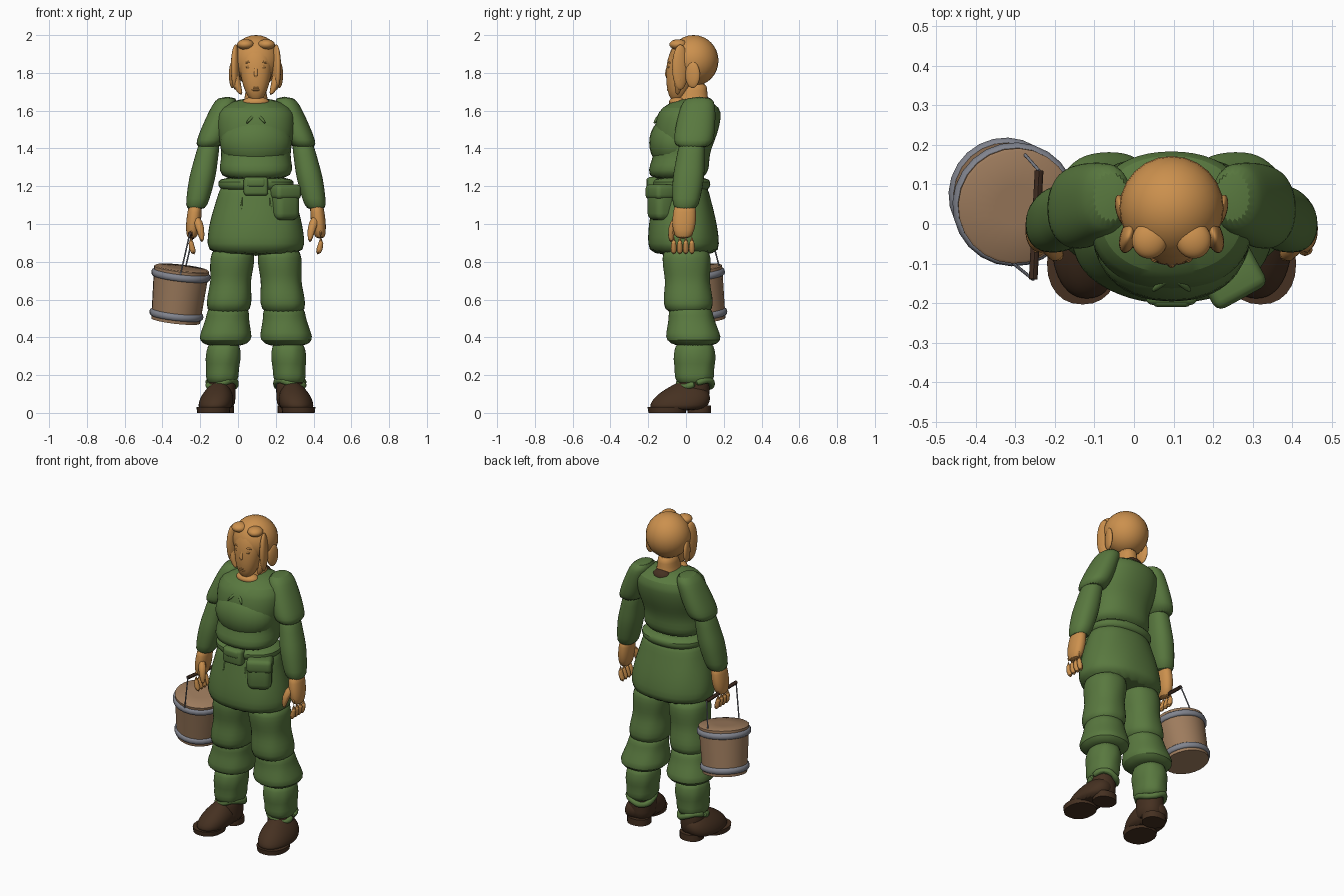
import bpy, bmesh, math
from mathutils import Vector, Matrix

cube = bpy.data.objects.get("Cube")
if cube:
    bpy.data.objects.remove(cube, do_unlink=True)

CENTRE = Vector((.095, 0, 0))  # the body stands beside the origin


def material(name, red, green, blue):
    mat = bpy.data.materials.new(name)
    colour = (red, green, blue, 1)
    mat.diffuse_color = colour
    mat.use_nodes = True
    mat.node_tree.nodes["Principled BSDF"].inputs["Base Color"].default_value = colour
    return mat


SKIN = material("warm skin", .6, .28, .075)
CLOTH = material("green cloth", .1, .19, .05)
LEATHER = material("boot leather", .06, .03, .015)
WOOD = material("bucket wood", .34, .2, .11)
IRON = material("grey iron", .22, .23, .27)
DARK = material("dark wood", .05, .025, .015)


def finish(name, bm, mat, subsurf=True):
    bmesh.ops.recalc_face_normals(bm, faces=bm.faces)
    mesh = bpy.data.meshes.new(name)
    bm.to_mesh(mesh)
    bm.free()
    mesh.materials.append(mat)
    ob = bpy.data.objects.new(name, mesh)
    bpy.context.collection.objects.link(ob)
    if subsurf:
        ob.modifiers.new("Smooth", "SUBSURF").levels = 1
    bpy.ops.object.select_all(action="DESELECT")
    ob.select_set(True)
    bpy.context.view_layer.objects.active = ob
    bpy.ops.object.shade_smooth_by_angle(angle=math.radians(45))


def circle(count):
    angles = [math.tau * i / count for i in range(count)]
    return [Vector((math.cos(a), math.sin(a), 0)) for a in angles]


def bridge(bm, rings):
    rows = [[bm.verts.new(point) for point in ring] for ring in rings]
    for low, high in zip(rows, rows[1:]):
        for i in range(len(low)):
            bm.faces.new((low[i - 1], low[i], high[i], high[i - 1]))
    bm.faces.new(rows[0])
    bm.faces.new(rows[-1])


def mirrored(point, side):
    return CENTRE + Vector((side * point[0], point[1], point[2]))


def loft(name, mat, start, end, radii, depth=1, side=1, ripple=0, squareness=.9, subsurf=True):
    """Level rings evenly spaced from start to end; depth is the y to x ratio."""
    start, end = mirrored(start, side), mirrored(end, side)
    rings = []
    for k, radius in enumerate(radii):
        middle = start.lerp(end, k / (len(radii) - 1))
        ring = []
        for i, unit in enumerate(circle(24)):
            r = radius * (1 + ripple * math.sin(i * 2 + k))
            x = math.copysign(abs(unit.x) ** squareness, unit.x)
            y = math.copysign(abs(unit.y) ** squareness, unit.y)
            ring.append(middle + Vector((x * r, y * r * depth, 0)))
        rings.append(ring)
    bm = bmesh.new()
    bridge(bm, rings)
    finish(name, bm, mat, subsurf)


def sweep(name, mat, points, radii, side=1, subsurf=True):
    """Round tube along a path."""
    points = [mirrored(p, side) for p in points]
    rings = []
    for k, radius in enumerate(radii):
        ahead = points[min(k + 1, len(points) - 1)]
        turn = (ahead - points[max(k - 1, 0)]).to_track_quat("Z", "Y")
        rings.append([points[k] + turn @ (unit * radius) for unit in circle(8)])
    bm = bmesh.new()
    bridge(bm, rings)
    finish(name, bm, mat, subsurf)


def placed(loc, size, turn, side):
    spin = Matrix.Rotation(side * turn, 4, "Z")
    return Matrix.Translation(mirrored(loc, side)) @ spin @ Matrix.Diagonal((*size, 1))


def ball(name, mat, loc, size, turn=0, side=1):
    bm = bmesh.new()
    bmesh.ops.create_uvsphere(bm, u_segments=24, v_segments=16, radius=1)
    bm.transform(placed(loc, size, turn, side))
    finish(name, bm, mat, False)


def soft_box(name, mat, loc, size, turn=0):
    bm = bmesh.new()
    bmesh.ops.create_cube(bm, size=1)
    bm.transform(placed(loc, size, turn, 1))
    bmesh.ops.bevel(bm, geom=bm.edges[:], offset=min(size) * .3, segments=3, profile=.5, affect="EDGES")
    finish(name, bm, mat, False)


# Tunic with belt, skirt and collar
loft("blouse", CLOTH, (0, -.05, 1.23), (0, .035, 1.67), (.17, .2, .185, .185, .2, .21, .21, .2, .08), .82)
ball("chest", CLOTH, (0, -.06, 1.43), (.19, .135, .15))
loft("belt", CLOTH, (0, -.025, 1.17), (0, -.025, 1.25), (.18, .2, .205, .18), .77)
loft("skirt", CLOTH, (0, -.025, 1.23), (0, -.01, .83), (.18, .2, .22, .24, .255, .262, .25), .73, ripple=.01)
ball("back_collar_patch", LEATHER, (0, .105, 1.63), (.06, .045, .042))

# Belt pouches
soft_box("belt_pouch", CLOTH, (0, -.175, 1.2), (.13, .06, .1))
soft_box("belt_pouch_flap", CLOTH, (0, -.18, 1.22), (.1, .06, .05))
soft_box("side_pouch", CLOTH, (.15, -.13, 1.11), (.14, .12, .18), .5)
soft_box("side_pouch_flap", CLOTH, (.15, -.13, 1.17), (.15, .13, .08), .5)

for side, label in ((1, "left_"), (-1, "right_")):
    # Tunic details
    sweep(label + "lace", CLOTH, ((0, -.13, 1.58), (.03, -.155, 1.56), (.05, -.17, 1.53)),
          (.008, .01, .006), side)
    sweep(label + "front_pleat", CLOTH, ((.07, -.165, 1.16), (.1, -.18, .86)), (.008, .008), side)
    sweep(label + "back_pleat", CLOTH, ((.07, .11, 1.16), (.1, .16, .88)), (.01, .015), side)

    # Sleeves
    loft(label + "short_sleeve", CLOTH, (.15, .07, 1.675), (.255, .035, 1.4),
         (.05, .065, .07, .074, .076, .076, .066), 1.4, side)
    loft(label + "long_sleeve", CLOTH, (.24, .035, 1.46), (.32, -.005, 1.07),
         (.05, .06, .064, .07, .068, .062, .054), 1.2, side)

    # Hands
    loft(label + "palm", SKIN, (.32, -.005, 1.11), (.34, -.015, .92), (.035, .038, .04, .036, .025), 1.6, side)
    for number, finger in enumerate(("index", "middle", "ring", "little")):
        y = .032 * number - .065
        sweep(label + finger + "_finger", SKIN, ((.34, y, .97), (.35, y, .9), (.325, y, .835)),
              (.024, .023, .015), side)
    sweep(label + "thumb", SKIN, ((.32, -.04, 1.04), (.29, -.08, .97), (.285, -.08, .9)),
          (.028, .025, .013), side)

    # Baggy trousers gathered at knee and ankle
    loft(label + "thigh", CLOTH, (.12, 0, .88), (.147, .015, .52),
         (.11, .118, .115, .106, .115, .122, .11), 1.1, side, .01)
    loft(label + "knee_puff", CLOTH, (.145, .02, .57), (.165, .045, .35),
         (.1, .112, .115, .125, .135, .143, .1), 1.05, side, .01)
    loft(label + "shin", CLOTH, (.17, .045, .38), (.18, .045, .14),
         (.08, .09, .095, .085, .09, .07), 1.2, side, .02)
    frill = [(.18 + u.x * .075, .05 + u.y * .09, .155 + u.x * u.y * .04) for u in circle(16)]
    sweep(label + "ankle_frill", CLOTH, frill + frill[:1], [.016, .022] * 8 + [.016], side)

    # Boots
    loft(label + "boot_shaft", LEATHER, (.18, .04, .02), (.18, .04, .2), (.07, .072, .075, .07), 1.15, side)
    loft(label + "boot_foot", LEATHER, (.22, -.05, .01), (.19, .02, .17), (.085, .092, .09, .078, .055, .03),
         1.7, side)
    loft(label + "sole", LEATHER, (.225, -.1, 0), (.225, -.1, .03), (.086, .09), 1.15, side, subsurf=False)
    loft(label + "heel", LEATHER, (.185, .07, 0), (.185, .07, .04), (.07, .07), .9, side, subsurf=False)

    # Face details, ears and hair framing the face
    ball(label + "eye", SKIN, (.037, -.088, 1.83), (.016, .01, .007), 0, side)
    sweep(label + "brow", SKIN, ((.015, -.09, 1.85), (.04, -.09, 1.86), (.06, -.08, 1.85)),
          (.006, .008, .005), side)
    ball(label + "ear", SKIN, (.125, .035, 1.79), (.016, .04, .07), -.25, side)
    ball(label + "hair_side", SKIN, (.108, -.03, 1.83), (.022, .045, .12), .3, side)
    sweep(label + "hair_tip", SKIN, ((.11, -.035, 1.8), (.105, -.04, 1.74), (.075, -.045, 1.68)),
          (.03, .026, .01), side)
    ball(label + "fringe", SKIN, (.055, -.04, 1.95), (.045, .048, .028), .3, side)

# Head and neck
loft("neck", SKIN, (0, .03, 1.58), (0, .045, 1.75), (.09, .075, .06, .055, .05), 1.3)
ball("neckline", SKIN, (0, -.04, 1.645), (.07, .05, .03))
ball("skull", SKIN, (0, .04, 1.865), (.132, .132, .135))
loft("face", SKIN, (0, -.05, 1.65), (0, .01, 1.98), (.03, .06, .076, .086, .09, .08, .05))
sweep("nose", SKIN, ((0, -.09, 1.85), (0, -.105, 1.78), (0, -.095, 1.755)), (.008, .018, .012))
for lip, z in (("upper_lip", 1.722), ("lower_lip", 1.71)):
    ball(lip, SKIN, (0, -.09, z), (.025, .012, .007))

# Bucket, turned upright and then tipped
foot, top = Vector((-.33, .08, .487)), Vector((-.298, .045, .768))
axis = top - foot
height = axis.length
tip_over = Matrix.Translation(foot) @ axis.to_track_quat("Z", "Y").to_matrix().to_4x4()


def turned(name, mat, profile):
    bm = bmesh.new()
    bridge(bm, [[unit * r + Vector((0, 0, z)) for unit in circle(24)] for r, z in profile])
    bm.transform(tip_over)
    finish(name, bm, mat, False)


turned("bucket_body", WOOD, ((.13, 0), (.147, height - .005), (.14, height), (.05, height)))
for label, r, z in (("lower_hoop", .134, .035), ("upper_hoop", .148, height - .038)):
    turned(label, IRON, [(r + u.x * .01, z + u.y * .018) for u in circle(8)[-2:] + circle(8)[:3]])

# Grip rod and hanging wires
front, back = (-.35, -.14, .95), (-.335, .135, .93)
sweep("bucket_grip", DARK, (front, back), (.011, .011), subsurf=False)
for label, end, rim in (("front_wire", front, (-.4, -.1, .73)), ("back_wire", back, (-.375, .18, .76))):
    sweep(label, IRON, (end, rim), (.004, .004), subsurf=False)
